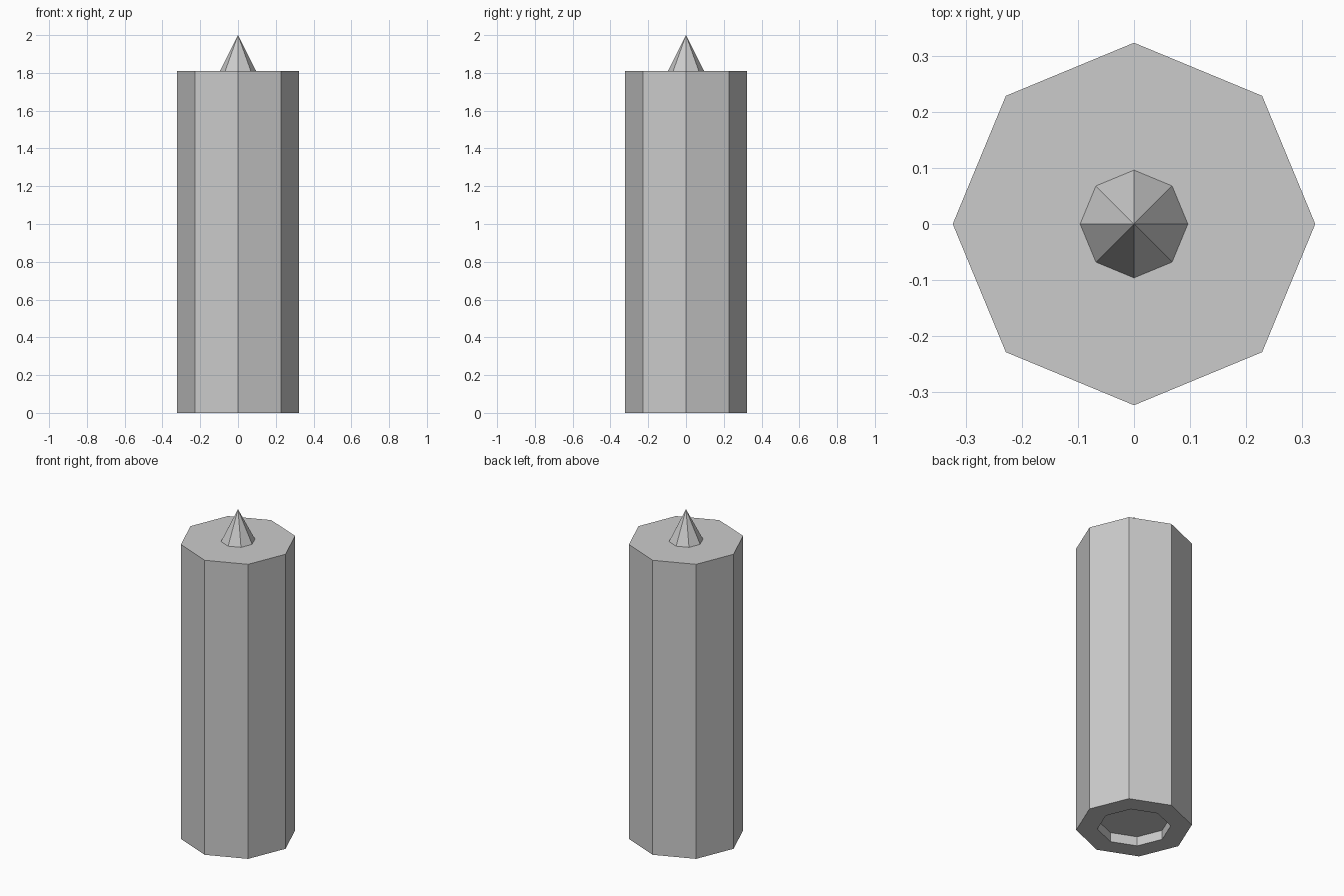
import bpy
import bmesh
import math

if "Cube" in bpy.data.objects:
    bpy.data.objects.remove(bpy.data.objects["Cube"])

SIDES = 8


def ring(bm, radius, z):
    return [bm.verts.new((radius * math.cos(2 * math.pi * i / SIDES),
                          radius * math.sin(2 * math.pi * i / SIDES), z))
            for i in range(SIDES)]


def bridge(bm, a, b):
    for i in range(SIDES):
        j = (i + 1) % SIDES
        bm.faces.new((a[i], a[j], b[j], b[i]))


bm = bmesh.new()

# Profile: recess ceiling, recess rim, outer base, top edge, tip base
profile = [(0.205, 0.058), (0.205, 0), (0.323, 0), (0.323, 1.81), (0.096, 1.81)]
rings = [ring(bm, r, z) for r, z in profile]
for a, b in zip(rings, rings[1:]):
    bridge(bm, a, b)

# Flat ceiling of the bottom recess
bm.faces.new(rings[0])

# Pointed tip
apex = bm.verts.new((0, 0, 2))
for i in range(SIDES):
    bm.faces.new((rings[-1][i], rings[-1][(i + 1) % SIDES], apex))

bmesh.ops.recalc_face_normals(bm, faces=bm.faces[:])
mesh = bpy.data.meshes.new("octagonal_post")
bm.to_mesh(mesh)
bm.free()
bpy.context.collection.objects.link(bpy.data.objects.new("octagonal_post", mesh))
